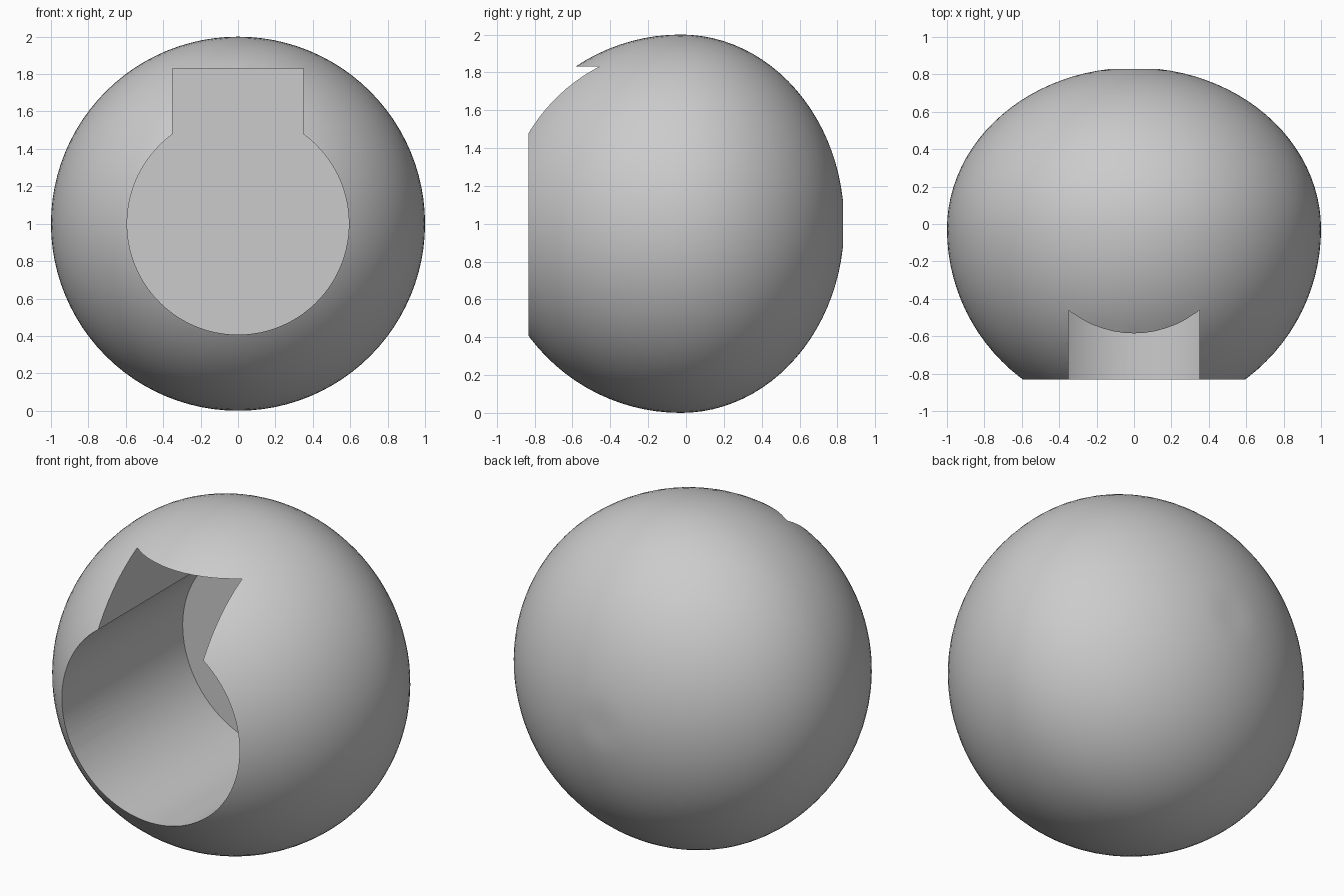
import bpy
import bmesh
import math

CENTRE_Y = -0.027
BACK_DEPTH = 0.863      # squash of the rear half
BACK_CAP = 0.857        # small flat at the rear
BORE_RADIUS = 0.593
SLOT_HALF = 0.35
SLOT_TOP = 0.83         # above the centre
FLOOR_Y = 0.32

cube = bpy.data.objects.get("Cube")
if cube:
    bpy.data.objects.remove(cube, do_unlink=True)

# Material
grey = bpy.data.materials.new("plain grey")
grey.use_nodes = True
colour = (0.6, 0.6, 0.6, 1)
grey.diffuse_color = colour
grey.node_tree.nodes["Principled BSDF"].inputs["Base Color"].default_value = colour


def add_object(name, bm):
    mesh = bpy.data.meshes.new(name)
    bmesh.ops.recalc_face_normals(bm, faces=bm.faces)
    bm.to_mesh(mesh)
    bm.free()
    mesh.materials.append(grey)
    obj = bpy.data.objects.new(name, mesh)
    bpy.context.collection.objects.link(obj)
    obj.location = (0, CENTRE_Y, 1)
    return obj


# Ball, poles along y, with a shallower rear half
bm = bmesh.new()
bmesh.ops.create_uvsphere(bm, u_segments=96, v_segments=48, radius=1)
for v in bm.verts:
    x, y, z = v.co
    depth = min(z * BACK_DEPTH, BACK_CAP) if z > 0 else z
    v.co = (x, depth, -y)
ball = add_object("hollowed_ball", bm)

# Keyhole cutter: round bore with a square slot on top
bm = bmesh.new()
start = math.acos(SLOT_HALF / BORE_RADIUS)
sweep = math.pi + 2 * start
steps = 72
profile = [(-SLOT_HALF, SLOT_TOP), (SLOT_HALF, SLOT_TOP)]
for i in range(steps + 1):
    a = start - sweep * i / steps
    profile.append((BORE_RADIUS * math.cos(a), BORE_RADIUS * math.sin(a)))
face = bm.faces.new([bm.verts.new((x, -1.5, z)) for x, z in profile])
extruded = bmesh.ops.extrude_face_region(bm, geom=[face])
for item in extruded["geom"]:
    if isinstance(item, bmesh.types.BMVert):
        item.co.y = FLOOR_Y - CENTRE_Y
cutter = add_object("keyhole_cutter", bm)
cutter.hide_render = True

# Cut the recess
cut = ball.modifiers.new("keyhole", "BOOLEAN")
cut.operation = "DIFFERENCE"
cut.solver = "EXACT"
cut.object = cutter
bpy.ops.object.select_all(action="DESELECT")
ball.select_set(True)
bpy.context.view_layer.objects.active = ball
bpy.ops.object.modifier_apply(modifier=cut.name)
bpy.data.objects.remove(cutter, do_unlink=True)
bpy.ops.object.shade_smooth_by_angle(angle=math.radians(30))
